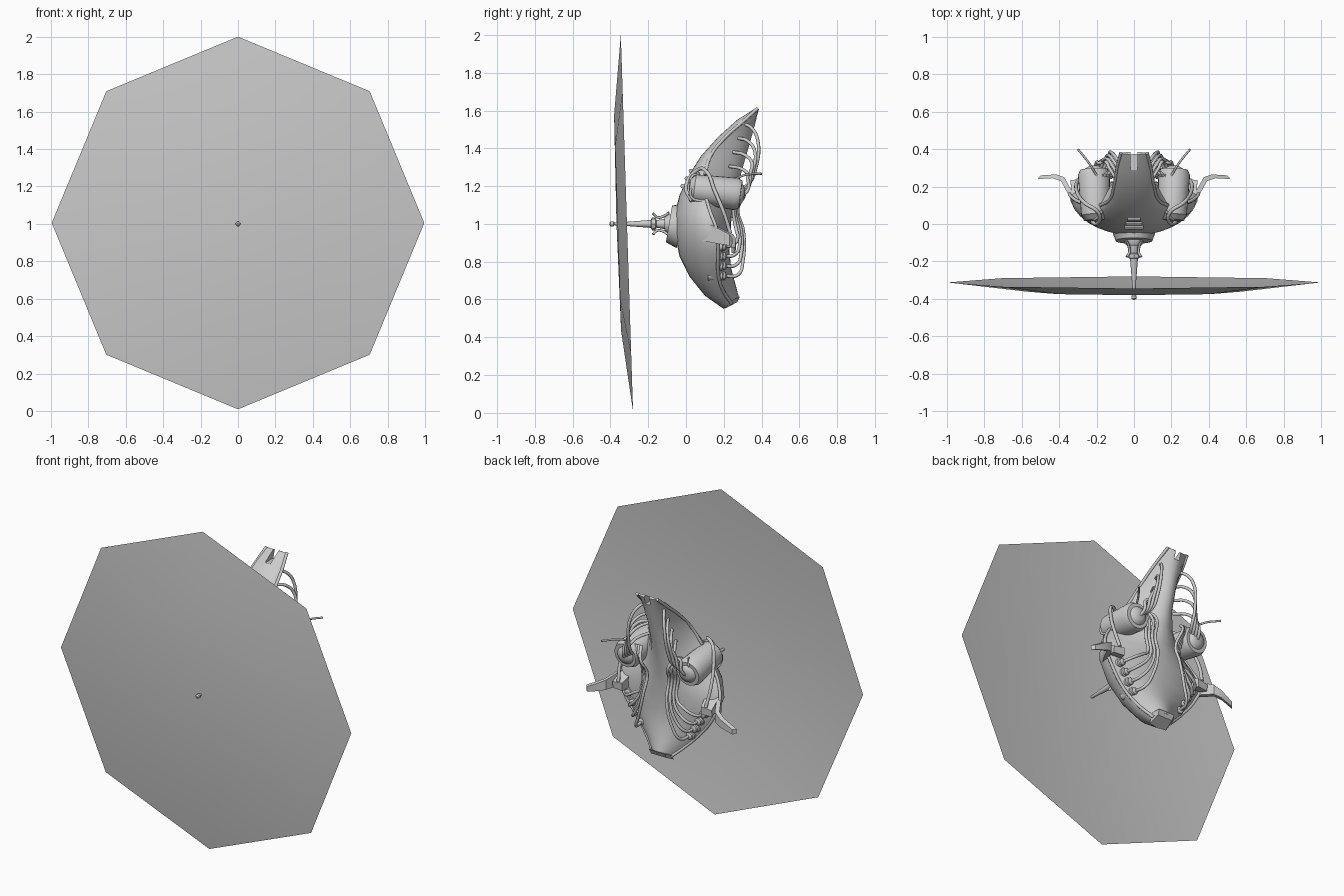
import bpy, bmesh, math
from mathutils import Vector

if "Cube" in bpy.data.objects:
    bpy.data.objects.remove(bpy.data.objects["Cube"])


def finish(name, bm, smooth=40):
    bmesh.ops.recalc_face_normals(bm, faces=bm.faces[:])
    me = bpy.data.meshes.new(name)
    bm.to_mesh(me)
    bm.free()
    ob = bpy.data.objects.new(name, me)
    bpy.context.collection.objects.link(ob)
    if smooth:
        bpy.ops.object.select_all(action='DESELECT')
        ob.select_set(True)
        bpy.context.view_layer.objects.active = ob
        bpy.ops.object.shade_smooth_by_angle(angle=math.radians(smooth))
    return ob


def loft(name, rings, smooth=40):
    bm = bmesh.new()
    loops = [[bm.verts.new(p) for p in r] for r in rings]
    n = len(loops[0])
    for a, b in zip(loops, loops[1:]):
        for i in range(n):
            j = (i + 1) % n
            bm.faces.new((a[i], a[j], b[j], b[i]))
    bm.faces.new(loops[0])
    bm.faces.new(loops[-1])
    return finish(name, bm, smooth)


def lathe(name, start, end, profile, n=16):
    """Solid of rings (fraction along axis, radius) between two points."""
    s, e = Vector(start), Vector(end)
    q = (e - s).to_track_quat('Z', 'Y')
    rings = []
    for t, r in profile:
        c = s.lerp(e, t)
        rings.append([c + q @ Vector((r * math.cos(k * math.tau / n), r * math.sin(k * math.tau / n), 0))
                      for k in range(n)])
    return loft(name, rings)


def tube(name, pts, r=0.009):
    cu = bpy.data.curves.new(name, 'CURVE')
    cu.dimensions = '3D'
    cu.bevel_depth = r
    cu.bevel_resolution = 2
    cu.resolution_u = 6
    cu.use_fill_caps = True
    sp = cu.splines.new('BEZIER')
    sp.bezier_points.add(len(pts) - 1)
    for bp, p in zip(sp.bezier_points, pts):
        bp.co = p
        bp.handle_left_type = bp.handle_right_type = 'AUTO'
    ob = bpy.data.objects.new(name, cu)
    bpy.context.collection.objects.link(ob)
    bpy.ops.object.select_all(action='DESELECT')
    ob.select_set(True)
    bpy.context.view_layer.objects.active = ob
    bpy.ops.object.convert(target='MESH')
    return ob


# Octagonal dished sail, tilted slightly
bm = bmesh.new()
hub = bm.verts.new((0, -0.368, 1.005))
prev = None
for rad, y in ((0.57, -0.362), (0.996, -0.3125)):
    ring = []
    for k in range(8):
        a = k * math.pi / 4
        h = rad * math.cos(a)
        ring.append(bm.verts.new((rad * math.sin(a), y - 0.0325 * h, 1.005 + h)))
    for k in range(8):
        j = (k + 1) % 8
        bm.faces.new((hub, ring[k], ring[j]) if prev is None else (prev[k], prev[j], ring[j], ring[k]))
    prev = ring
finish("sail", bm)

# Mast, claw struts and mounting flange
lathe("mast", (0, -0.405, 1), (0, -0.1, 1),
      [(0, .006), (.02, .013), (.07, .013), (.09, .007), (.3, .011), (.72, .021), (.73, .03), (.8, .03), (.82, .02), (1, .03)], 12)
for sx in (-1, 1):
    for sz in (-1, 1):
        tube("claw_strut", [(sx * .038, -.175, 1 + sz * .055), (sx * .025, -.15, 1 + sz * .035),
                            (sx * .028, -.12, 1 + sz * .04), (sx * .04, -.09, 1 + sz * .06)], .007)
lathe("claw_collar", (0, -.18, 1), (0, -.165, 1), [(0, .035), (1, .035)], 8)
lathe("claw_base", (0, -.115, 1), (0, -.08, 1), [(0, .04), (.4, .05), (1, .05)], 12)
lathe("flange", (0, -.09, 1), (0, -.03, .99), [(0, .098), (.3, .105), (1, .12)], 24)

# Hull: front y,z / edge y,z / back y,z / half width, from top to tail
secs = [
    (.372, 1.615, .38, 1.612, .386, 1.605, .07),
    (.27, 1.55, .30, 1.54, .358, 1.50, .09),
    (.17, 1.46, .21, 1.46, .33, 1.40, .105),
    (.08, 1.36, .13, 1.36, .295, 1.28, .13),
    (.01, 1.25, .10, 1.26, .27, 1.18, .18),
    (-.035, 1.15, .10, 1.16, .25, 1.08, .245),
    (-.06, 1.05, .13, 1.06, .24, 1.02, .315),
    (-.06, .95, .165, .96, .235, .95, .345),
    (-.035, .83, .17, .84, .23, .85, .295),
    (.02, .72, .17, .74, .24, .76, .22),
    (.10, .62, .195, .65, .262, .68, .135),
    (.20, .55, .24, .58, .282, .605, .06)]
rings = []
N = 16
for fy, fz, ey, ez, by, bz, w in secs:
    ring = []
    for k in range(N):
        t = -math.pi / 2 + math.pi * k / N
        c = math.cos(t)
        ring.append((w * math.sin(t), ey + (fy - ey) * c, ez + (fz - ez) * c))
    for k in range(N):
        t = math.pi / 2 - math.pi * k / N
        c = math.cos(t) ** 2
        ring.append((w * math.sin(t), ey + (by - ey) * c, ez + (bz - ez) * c))
    rings.append(ring)
hull = loft("hull", rings, 45)

# Slot splitting the top of the fin
bm = bmesh.new()
bmesh.ops.create_cube(bm, size=1)
for v in bm.verts:
    v.co = Vector((v.co.x * .035, .39 + v.co.y * .2, 1.63 + v.co.z * .14))
cutter = finish("slot_cutter", bm, 0)
cutter.hide_render = True
cutter.hide_viewport = True
m = hull.modifiers.new("slot", 'BOOLEAN')
m.object = cutter
m.operation = 'DIFFERENCE'
m.solver = 'EXACT'

# Stepped ribs on the front of the fin
for i in range(3):
    z = 1.20 + i * .04
    lathe("front_rib", (-.05 + i * .008, -.018 + i * .022, z), (.05 - i * .008, -.018 + i * .022, z),
          [(0, .012), (1, .012)], 8)

for s in (-1, 1):
    # Engine nacelle in the side notch
    lathe("engine", (s * .205, .02, 1.19), (s * .215, .29, 1.155),
          [(0, .05), (.08, .07), (.1, .076), (.9, .086), (1, .074)], 24)
    lathe("engine_cap", (s * .213, .28, 1.157), (s * .215, .31, 1.153), [(0, .06), (.6, .05), (1, .025)], 16)
    for k in range(3):
        tube("intake_pipe", [(s * (.17 + .03 * k), .07, 1.265 - .03 * k), (s * (.2 + .03 * k), .03, 1.25 - .03 * k),
                             (s * (.22 + .02 * k), .03, 1.2 - .03 * k), (s * (.22 + .02 * k), .09, 1.16 - .02 * k)], .007)

    # Rim straps along fin edge and around the engine
    tube("fin_rim", [(s * w, ey, ez) for fy, fz, ey, ez, by, bz, w in secs[:5]], .009)
    tube("hull_rim", [(s * w, ey, ez) for fy, fz, ey, ez, by, bz, w in secs[5:]], .009)
    tube("engine_strap", [(s * .24, .03, 1.12), (s * .2, -.0, 1.2), (s * .19, .06, 1.285), (s * .26, .11, 1.275),
                          (s * .295, .15, 1.18), (s * .31, .2, 1.06), (s * .30, .235, .95)], .010)

    # Drooping wing, swept then straight at the tip: x, y, top z, bottom z
    wing = []
    for x, y, zt, zb in ((.27, .06, 1.02, .92), (.335, .15, .99, .90), (.385, .24, .945, .885),
                         (.43, .255, .92, .87), (.51, .25, .875, .845)):
        wing.append([(s * x - s * .012, y + .01, zt), (s * x + s * .006, y - .01, zt),
                     (s * x + s * .006, y - .01, zb), (s * x - s * .012, y + .01, zb)])
    loft("wing", wing, 30)
    # Shoulder plate bridging hull and wing
    loft("wing_root", [[(s * .24, .10, 1.02), (s * .33, .12, 1.01), (s * .33, .12, .93), (s * .24, .10, .92)],
                       [(s * .27, .24, .95), (s * .34, .235, .94), (s * .34, .23, .90), (s * .27, .24, .90)]], 0)

    # Antenna rod
    tube("antenna", [(s * .2, .26, 1.24), (s * .24, .325, 1.262), (s * .30, .40, 1.265)], .006)

    # Fuel cells with hoses running up the spine
    for k in range(4):
        x, z = .265 - .03 * k, .885 - .052 * k
        lathe("fuel_cell", (s * x, .115, z), (s * (x - .01), .215, z - .005),
              [(0, .027), (.75, .027), (.8, .021), (.92, .021), (1, .01)], 12)
        u = .075 + .016 * (3 - k)
        tube("fuel_hose", [(s * (x - .01), .2, z - .005), (s * (x - .025), .245 + .01 * k, z + .002),
                           (s * (u + .04), .275 + .009 * k, z + .05 + .01 * k),
                           (s * (u + .005), .268 + .012 * k, .96), (s * u, .25 + .008 * k, 1.08),
                           (s * (u + .02), .265 + .015 * k, 1.17), (s * (u + .05), .26, 1.23)], .009)

    # Looping pipes from the fin back to the engine
    for k in range(4):
        z = 1.53 - .075 * k
        out = .378 - .014 * k
        tube("fin_pipe", [(s * (.055 + .012 * k), .29 - .02 * k, z), (s * (.085 + .015 * k), out - .04, z - .015),
                          (s * (.115 + .015 * k), out, z - .08 + .01 * k), (s * (.135 + .016 * k), out - .01, 1.29 - .012 * k),
                          (s * (.145 + .018 * k), .33, 1.21 - .008 * k), (s * (.17 + .015 * k), .28, 1.18 - .015 * k)], .009)

# Tail lip
loft("tail_lip", [[(-.06, .205, .552), (.06, .205, .552), (.075, .25, .60), (-.075, .25, .60)],
                  [(-.05, .27, .585), (.05, .27, .585), (.055, .285, .615), (-.055, .285, .615)]], 0)
